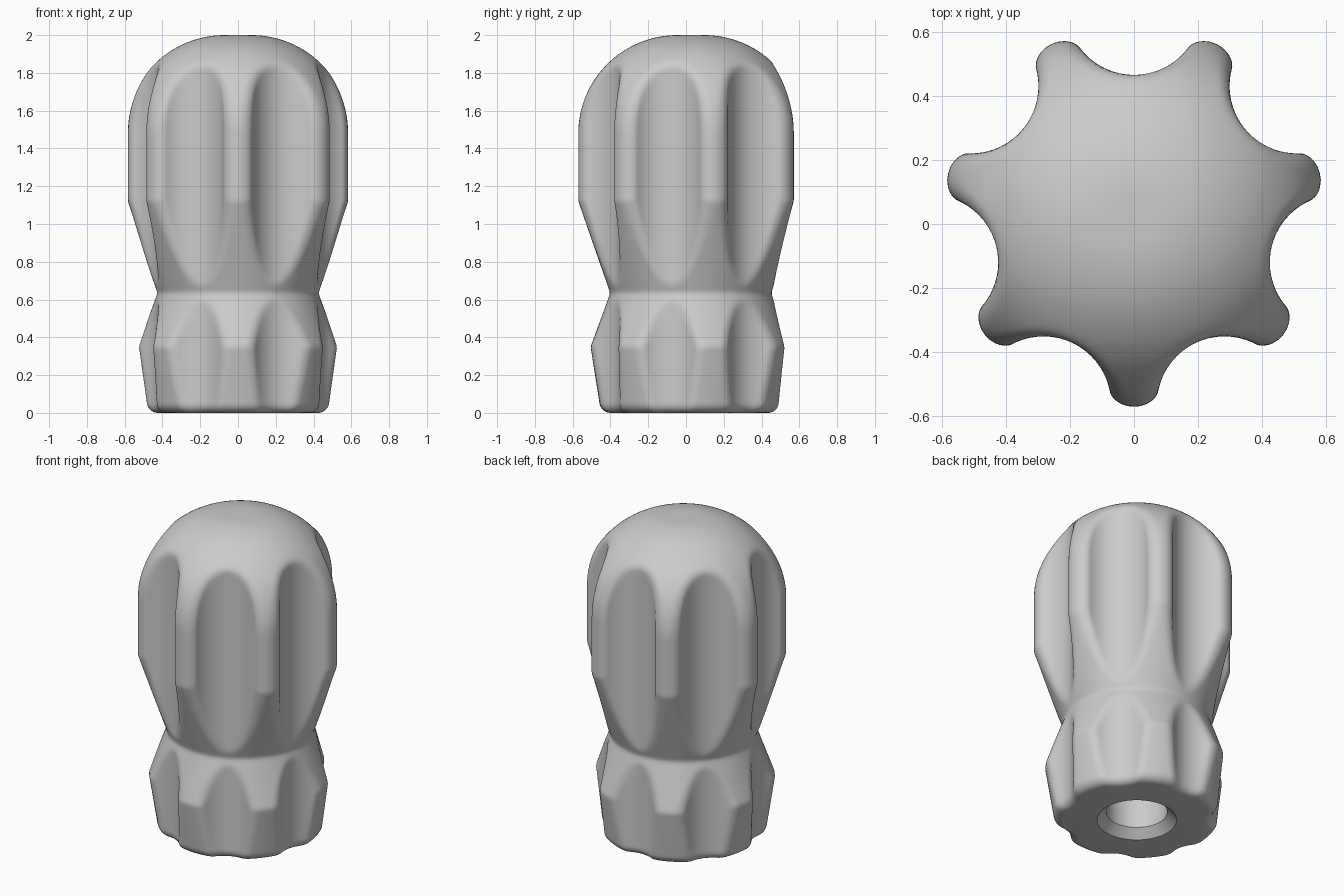
import bpy, bmesh, math

if "Cube" in bpy.data.objects:
    bpy.data.objects.remove(bpy.data.objects["Cube"])

LOBES = 7
R_FLUTE, D_FLUTE, FILLET = 0.21, 0.65, 0.066   # flute radius, its distance from the axis, edge rounding
CY = 0.025                                      # axis offset that centres the odd lobes
Z_DOME, R_MAX, R_CAP = 1.48, 0.595, 0.07
PROFILE = [(0, .475), (.35, .53), (.61, .435), (.625, .430), (.635, .429), (.645, .430), (.66, .435),
           (1.12, R_MAX), (Z_DOME, R_MAX)]


def radius(z):
    """Turned outline of the knob before fluting."""
    if z >= Z_DOME:
        s = min(1, (z - Z_DOME) / (2 - Z_DOME))
        return R_CAP + (R_MAX - R_CAP) * math.sqrt(1 - s * s)
    for (z0, r0), (z1, r1) in zip(PROFILE, PROFILE[1:]):
        if z <= z1:
            return r0 + (r1 - r0) * (z - z0) / (z1 - z0)


def fluted(z, phi):
    """Radius after cutting the flute, with a rounded edge; phi is measured from the lobe."""
    R = radius(z)
    if z > 1.97:
        return R
    slope = (radius(z + .004) - radius(max(0, z - .004))) / (.008 if z >= .004 else z + .004)
    n = 1 / math.sqrt(1 + slope * slope)
    cx, cy = D_FLUTE * math.cos(math.pi / LOBES), D_FLUTE * math.sin(math.pi / LOBES)
    lo, hi = 0, .64
    for _ in range(28):
        rho = (lo + hi) / 2
        dx, dy = cx - rho * math.cos(phi), cy - rho * math.sin(phi)
        dist = math.hypot(dx, dy)
        # rounding shrinks where the two surfaces meet at a shallow angle
        dot = n * (dx * math.cos(phi) + dy * math.sin(phi)) / max(dist, 1e-6)
        turn = 1 - math.sqrt(max(0, 1 + dot) / 2)
        k = min(FILLET, max(.004, FILLET * turn / .293))
        a, b = (rho - R) * n + k, R_FLUTE - dist + k
        if math.hypot(max(a, 0), max(b, 0)) + min(max(a, b), 0) > k:
            hi = rho
        else:
            lo = rho
    return lo


# Angles around the knob, closer together on the lobe sides
half = [0, 2, 4, 5.2, 6, 6.6, 7.1, 7.6, 8, 8.5, 9.2, 10, 11, 12.5, 14.5, 17, 20, 23]
sector = [-math.radians(d) for d in half[:0:-1]] + [math.radians(d) for d in half] + [math.pi / LOBES]
angles = [(math.tau * k / LOBES - math.pi / 2 + p, abs(p)) for k in range(LOBES) for p in sector]

# Heights: rounded foot, straight runs with tight rows at the creases, dome
foot = .05
heights = [foot * (1 - math.cos(i * math.pi / 12)) for i in range(7)]
stops = [foot, .342, .358, .61, .625, .635, .645, .66, 1.112, 1.128, Z_DOME]
for z0, z1 in zip(stops, stops[1:]):
    steps = max(1, round((z1 - z0) / .016))
    heights += [z0 + (z1 - z0) * i / steps for i in range(1, steps + 1)]
heights += [Z_DOME + (2 - Z_DOME) * math.sin(i * math.pi / 80) for i in range(1, 41)]

bm = bmesh.new()


def ring(z, fn):
    verts = []
    for t, p in angles:
        r = fn(p)
        verts.append(bm.verts.new((r * math.cos(t), r * math.sin(t) + CY, z)))
    return verts


# Blind bore with a chamfered mouth, then the fluted outside
rings = [ring(z, lambda p, r=r: r) for r, z in [(.177, .8), (.177, .053), (.23, 0)]]
for z in heights:
    inset = foot - math.sqrt(max(0, foot ** 2 - max(0, foot - z) ** 2))
    rings.append(ring(z, lambda p: fluted(z, p) - inset))

count = len(angles)
for a, b in zip(rings, rings[1:]):
    for i in range(count):
        j = (i + 1) % count
        bm.faces.new((a[i], a[j], b[j], b[i]))
bm.faces.new(rings[0])
bm.faces.new(rings[-1])
bmesh.ops.recalc_face_normals(bm, faces=bm.faces)

mesh = bpy.data.meshes.new("fluted_knob")
bm.to_mesh(mesh)
bm.free()
knob = bpy.data.objects.new("fluted_knob", mesh)
bpy.context.collection.objects.link(knob)

grey = bpy.data.materials.new("grey plastic")
grey.diffuse_color = (.6, .6, .6, 1)
grey.use_nodes = True
grey.node_tree.nodes["Principled BSDF"].inputs["Base Color"].default_value = grey.diffuse_color
mesh.materials.append(grey)

bpy.context.view_layer.objects.active = knob
knob.select_set(True)
bpy.ops.object.shade_smooth_by_angle(angle=math.radians(40))
